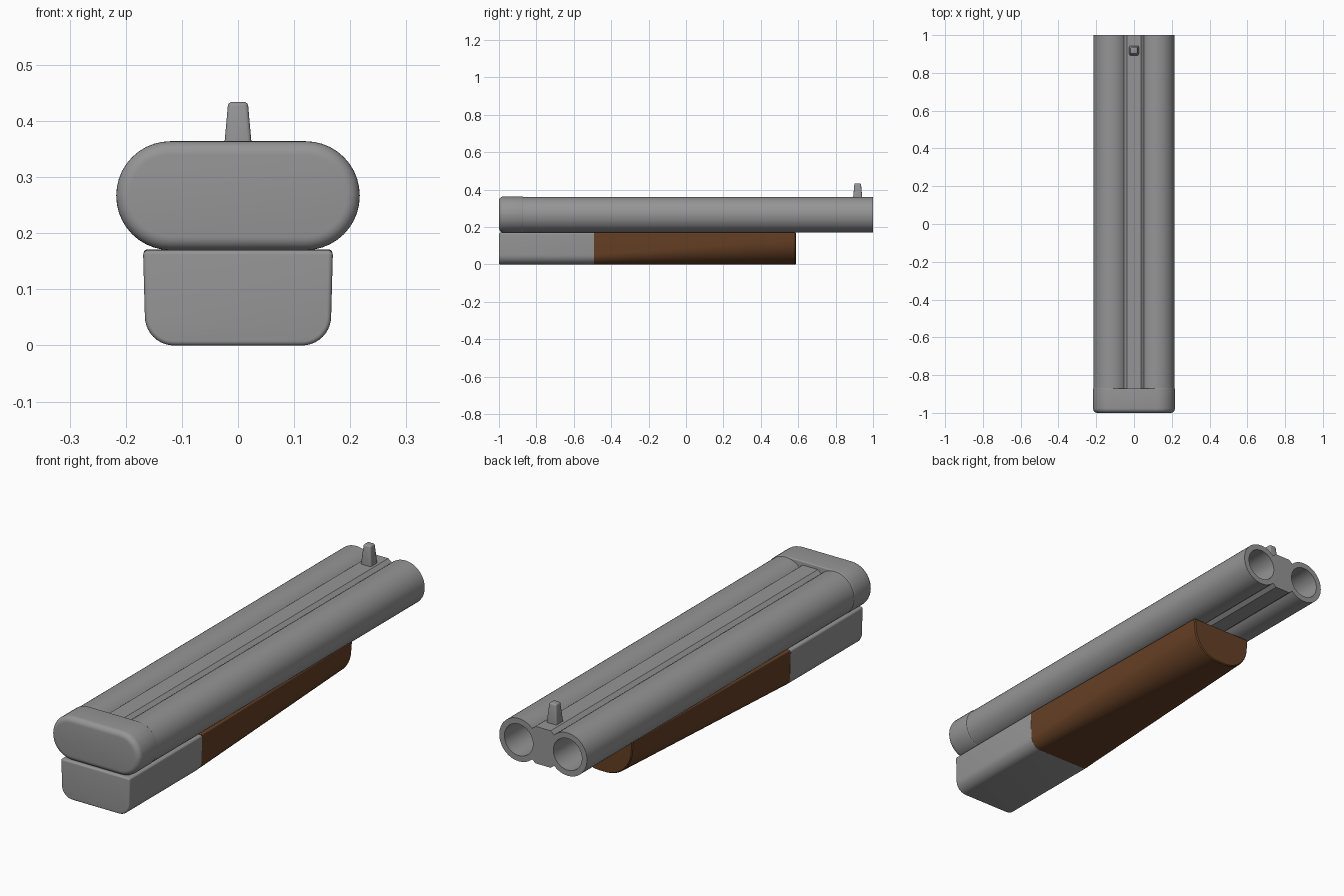
import bpy, bmesh, math

if "Cube" in bpy.data.objects:
    bpy.data.objects.remove(bpy.data.objects["Cube"])


def paint(name, color):
    mat = bpy.data.materials.new(name)
    mat.diffuse_color = (*color, 1)
    mat.use_nodes = True
    mat.node_tree.nodes["Principled BSDF"].inputs["Base Color"].default_value = mat.diffuse_color
    return mat


wood = paint("wood", (0.13, 0.05, 0.018))
metal = paint("dark_metal", (0.3, 0.3, 0.3))


def finish(bm, name, material):
    bmesh.ops.recalc_face_normals(bm, faces=bm.faces)
    mesh = bpy.data.meshes.new(name)
    bm.to_mesh(mesh)
    bm.free()
    obj = bpy.data.objects.new(name, mesh)
    bpy.context.collection.objects.link(obj)
    mesh.materials.append(material)
    bpy.ops.object.select_all(action='DESELECT')
    obj.select_set(True)
    bpy.context.view_layer.objects.active = obj
    bpy.ops.object.shade_smooth_by_angle(angle=math.radians(35))
    return obj


def rounded(top_w, bottom_w, z0, z1, r_top, r_bottom, inset=0.0, n=10):
    """Rounded block outline in x/z, given half widths and corner radii."""
    pts = []
    corners = [(1, top_w, z1, r_top, 0), (-1, top_w, z1, r_top, 90),
               (-1, bottom_w, z0, r_bottom, 180), (1, bottom_w, z0, r_bottom, 270)]
    for side, w, z, r, start in corners:
        r = max(r, inset + 0.001)
        cx = side * (w - r)
        cz = z - r if start < 180 else z + r
        for i in range(n + 1):
            a = math.radians(start + 90 * i / n)
            pts.append((cx + (r - inset) * math.cos(a), cz + (r - inset) * math.sin(a)))
    return pts


def circle(cx, cz, r, n=48):
    return [(cx + r * math.cos(math.tau * i / n), cz + r * math.sin(math.tau * i / n))
            for i in range(n)]


def loft(name, sections, closed=False, material=metal):
    """Skin a list of (y, outline) sections; cap the ends unless closed."""
    bm = bmesh.new()
    rings = [[bm.verts.new((x, y, z)) for x, z in pts] for y, pts in sections]
    pairs = list(zip(rings, rings[1:]))
    if closed:
        pairs.append((rings[-1], rings[0]))
    else:
        bm.faces.new(rings[0])
        bm.faces.new(rings[-1])
    for a, b in pairs:
        for i in range(len(a)):
            j = (i + 1) % len(a)
            bm.faces.new((a[i], a[j], b[j], b[i]))
    return finish(bm, name, material)


def soft_ends(y0, y1, front, back, outline, steps=6):
    """Sections of a block with rounded front and back edges."""
    out = []
    for y, r, sign in ((y0, front, 1), (y1, back, -1)):
        part = []
        for i in range(steps + 1):
            a = math.pi / 2 * i / steps
            part.append((y + sign * r * (1 - math.cos(a)), outline(r * (1 - math.sin(a)))))
        out += part[::sign]
    return out


# Twin hollow barrels
for side, label in ((-1, "left"), (1, "right")):
    outer = circle(side * 0.12, 0.266, 0.095)
    bore = circle(side * 0.12, 0.266, 0.07)
    loft(label + "_barrel", [(-0.88, outer), (1, outer), (1, bore), (-0.88, bore)], closed=True)

# Rib joining the barrels, waisted so it stays clear of the bores
rib = [(0.037, 0.184), (0.062, 0.204), (0.044, 0.235), (0.044, 0.297),
       (0.062, 0.328), (0.037, 0.348)]
rib += [(-x, z) for x, z in reversed(rib)]
loft("barrel_rib", [(-0.88, rib), (1, rib)])

# Rounded breech block behind the barrels
loft("breech_block", soft_ends(-1, -0.87, 0.024, 0.005,
     lambda d: rounded(0.217, 0.217, 0.17, 0.364, 0.0965, 0.0965, d)))

# Receiver under the breech
loft("receiver", soft_ends(-1, -0.492, 0.008, 0.001,
     lambda d: rounded(0.169, 0.166, 0, 0.17, 0.009, 0.052, d)))

# Wooden fore-end, growing rounder towards the muzzle
loft("wooden_fore_end",
     [(-0.492, rounded(0.168, 0.165, 0, 0.171, 0.006, 0.052)),
      (0.583, rounded(0.15, 0.147, 0, 0.171, 0.006, 0.13)),
      (0.588, rounded(0.15, 0.147, 0, 0.171, 0.006, 0.13, 0.004))], material=wood)

# Tapered front sight
bm = bmesh.new()
bmesh.ops.create_cube(bm, size=1)
for v in bm.verts:
    top = v.co.z > 0
    w = 0.0175 if top else 0.026
    v.co = (math.copysign(w, v.co.x), 0.918 + math.copysign(w, v.co.y), 0.434 if top else 0.34)
bmesh.ops.bevel(bm, geom=bm.edges[:], offset=0.007, segments=4, profile=0.5, affect='EDGES')
finish(bm, "front_sight", metal)
